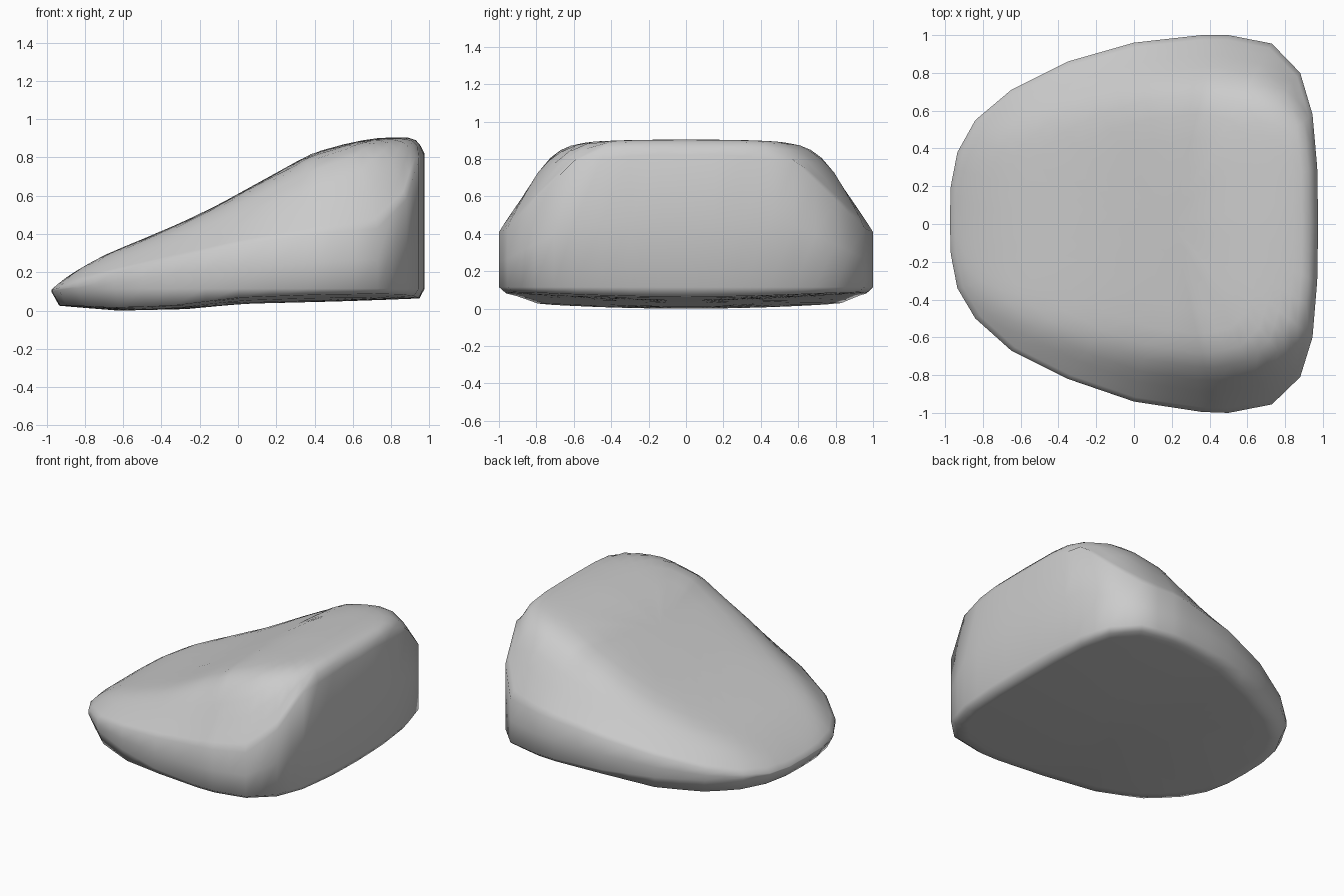
import bpy, bmesh

if "Cube" in bpy.data.objects:
    bpy.data.objects.remove(bpy.data.objects["Cube"])

# Plan outline: (x, y on far side, y on near side)
HALF = [(-0.97, 0.2, 0.16), (-0.935, 0.38, 0.34), (-0.84, 0.55, 0.5), (-0.65, 0.71, 0.67),
        (-0.35, 0.86, 0.82), (0, 0.96, 0.94), (0.36, 1, 0.995), (0.5, 1, 1),
        (0.73, 0.955, 0.955), (0.88, 0.8, 0.81), (0.945, 0.58, 0.6), (0.97, 0.3, 0.3)]
# Height along the centre line, height of the side shoulder, and underside
TOP = [(-0.98, 0.105), (-0.92, 0.155), (-0.84, 0.21), (-0.7, 0.29), (-0.44, 0.395), (-0.2, 0.5), (0, 0.61),
       (0.2, 0.72), (0.38, 0.82), (0.6, 0.885), (0.75, 0.905), (0.9, 0.905), (0.94, 0.89), (0.975, 0.82)]
SHOULDER = [(-0.98, 0.105), (-0.84, 0.15), (-0.65, 0.2), (-0.35, 0.27), (0, 0.34), (0.4, 0.4),
            (0.73, 0.43), (0.88, 0.58), (0.945, 0.79), (0.975, 0.82)]
UNDER = [(-0.98, 0.03), (-0.65, 0), (-0.35, 0), (0, 0.035), (0.6, 0.05), (0.98, 0.065)]
# How much of the full height is kept from the centre (0) to the side (1)
FALLOFF = [(0, 1), (0.4, 0.99), (0.6, 0.97), (0.7, 0.92), (0.78, 0.76), (0.9, 0.34), (1, 0)]
CX = 0.2


def lerp(table, x):
    if x <= table[0][0]:
        return table[0][1]
    for (x0, v0), (x1, v1) in zip(table, table[1:]):
        if x <= x1:
            return v0 + (v1 - v0) * (x - x0) / (x1 - x0)
    return table[-1][1]


def top_z(x, y):
    width = lerp([(p[0], p[1] if y > 0 else p[2]) for p in HALF], x)
    low = lerp(SHOULDER, x)
    return low + (lerp(TOP, x) - low) * lerp(FALLOFF, min(1, abs(y) / width))


def under_z(x, y):
    return lerp(UNDER, x) + 0.04 * y * y


# Closed outline with extra midpoints
corners = [(-0.975, 0.02)] + [(x, a) for x, a, b in HALF] + [(0.975, 0)]
corners += [(x, -b) for x, a, b in reversed(HALF)]
outline = []
for (x0, y0), (x1, y1) in zip(corners, corners[1:] + corners[:1]):
    outline += [(x0, y0), ((x0 + x1) / 2, (y0 + y1) / 2)]

bm = bmesh.new()


def ring(s, height):
    pts = [(CX + s * (x - CX), s * y) for x, y in outline]
    return [bm.verts.new((x, y, height(x, y))) for x, y in pts]


# Rings from the top centre, down the wall, to the underside centre
rings = [ring(s, top_z) for s in (0.15, 0.3, 0.45, 0.58, 0.68, 0.76, 0.83, 0.89, 0.94, 0.975, 1)]
rings.append(ring(1, lambda x, y: 0.5 * (0.115 + top_z(x, y)) - 0.005))
rings.append(ring(1, lambda x, y: min(0.115, top_z(x, y) - 0.01)))
rings += [ring(s, under_z) for s in (0.965, 0.9, 0.7, 0.4, 0.15)]
n = len(outline)
for a, b in zip(rings, rings[1:]):
    for i in range(n):
        j = (i + 1) % n
        bm.faces.new((a[i], a[j], b[j], b[i]))
for r, height in ((rings[0], top_z), (rings[-1], under_z)):
    c = bm.verts.new((CX, 0, height(CX, 0)))
    for i in range(n):
        bm.faces.new((r[i], r[(i + 1) % n], c))

# Soften the body slightly, then finish
inner = [v for r in rings[2:10] for v in r]
for _ in range(2):
    bmesh.ops.smooth_vert(bm, verts=inner, factor=0.3, use_axis_z=True)
bmesh.ops.recalc_face_normals(bm, faces=bm.faces)
for f in bm.faces:
    f.smooth = True
mesh = bpy.data.meshes.new("wedge_rock")
bm.to_mesh(mesh)
bm.free()
bpy.context.collection.objects.link(bpy.data.objects.new("wedge_rock", mesh))
